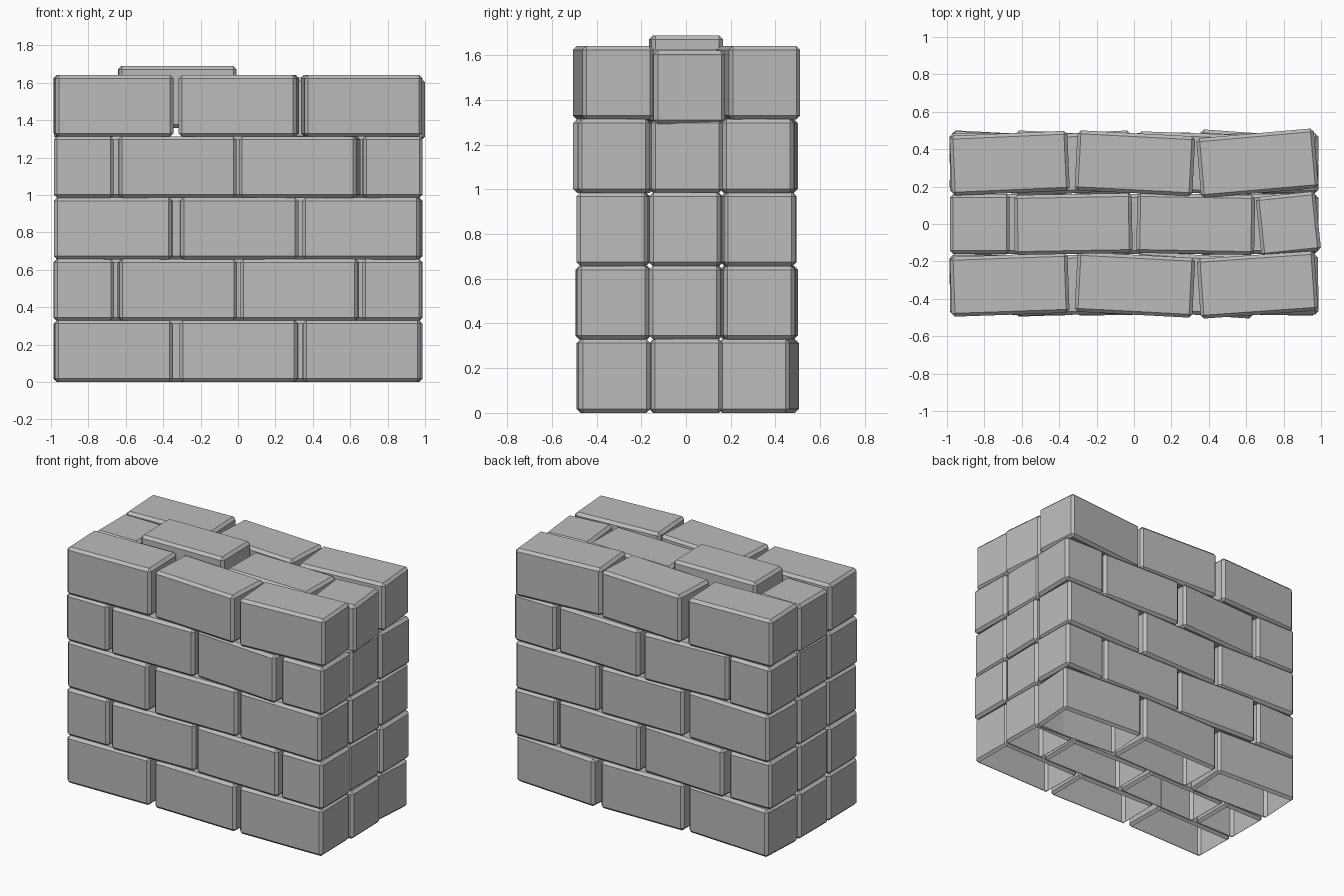
import bpy, bmesh, math
from mathutils import Matrix

cube = bpy.data.objects.get("Cube")
if cube:
    bpy.data.objects.remove(cube, do_unlink=True)

stone = bpy.data.materials.new("grey_stone")
stone.use_nodes = True
GREY = (0.5, 0.5, 0.5, 1)
stone.diffuse_color = GREY
stone.node_tree.nodes["Principled BSDF"].inputs["Base Color"].default_value = GREY

DEPTH, HEIGHT, COURSE, ROW = 0.32, 0.33, 0.328, 0.325
# Brick centres and lengths for the two alternating bonds
FULL = [(-0.665, 0.63), (0.005, 0.63), (0.66, 0.63)]
SPLIT = [(-0.825, 0.32), (-0.325, 0.63), (0.33, 0.63), (0.825, 0.32)]

# Turn of every brick in degrees, by row, from the bottom course up
TURNS = {
    "front": [(1, -1, 1), (1, 2, -1, 0), (-1, 1, -1), (0, 1, -4, 1), (2, -3, 4)],
    "middle": [(0, 1, -1, 1), (1, 0, -1), (0, 1, 0, -1), (-1, 0, 1), (0, 1, -1, 6)],
    "back": [(-3, 1, -4), (1, -3, -1, 1), (-2, 1, 1), (0, 3, -2, -1), (2.5, -3, 5)],
}
# Height shifts for the loose bricks on top of the middle row
LIFTS = (-0.015, 0.047, -0.015, -0.02)


def brick(name, x, y, z, length, turn, open_base):
    bm = bmesh.new()
    bmesh.ops.create_cube(bm, size=1)
    bmesh.ops.scale(bm, vec=(length, DEPTH, HEIGHT), verts=bm.verts)
    bmesh.ops.bevel(bm, geom=bm.edges[:], offset=0.018, segments=1,
                    affect='EDGES', profile=0.5)
    bm.normal_update()
    if open_base:
        base = [f for f in bm.faces if f.normal.z < -0.99]
        bmesh.ops.delete(bm, geom=base, context='FACES')
    mesh = bpy.data.meshes.new(name)
    bm.to_mesh(mesh)
    bm.free()
    mesh.materials.append(stone)
    obj = bpy.data.objects.new(name, mesh)
    obj.matrix_world = (Matrix.Translation((x, y, z))
                        @ Matrix.Rotation(math.radians(turn), 4, 'Z'))
    bpy.context.collection.objects.link(obj)


# Three rows of bricks laid in five courses
for r, (row, courses) in enumerate(TURNS.items()):
    for c, turns in enumerate(courses):
        bond = FULL if len(turns) == len(FULL) else SPLIT
        for i, ((x, length), turn) in enumerate(zip(bond, turns)):
            loose = row == "middle" and c == len(courses) - 1
            z = HEIGHT / 2 + c * COURSE + (LIFTS[i] if loose else 0)
            brick(f"{row}_brick_{c + 1}_{i + 1}", x, (r - 1) * ROW, z,
                  length, turn, c == 0)
